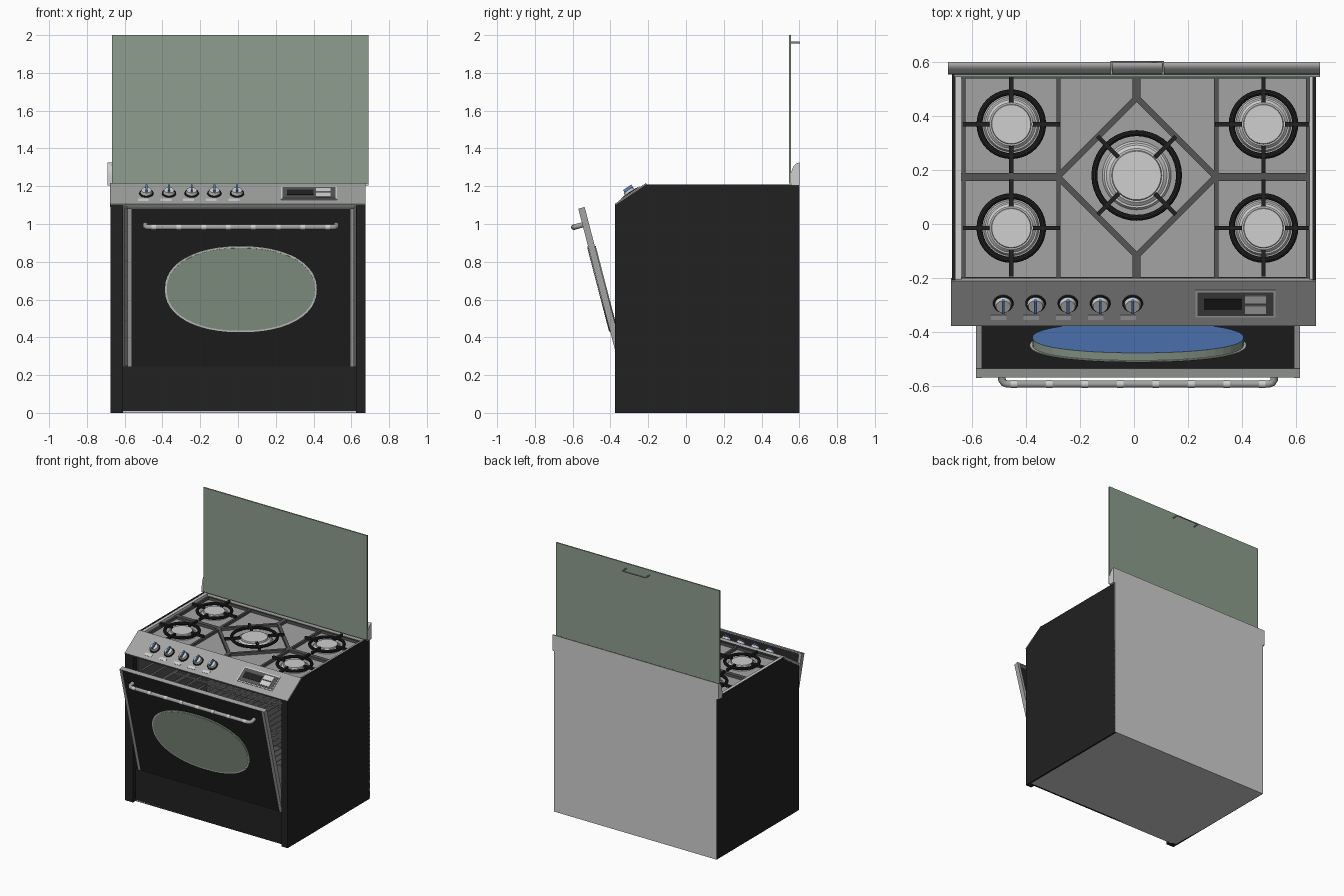
import bpy, bmesh, math
from mathutils import Matrix, Vector

if "Cube" in bpy.data.objects:
    bpy.data.objects.remove(bpy.data.objects["Cube"])


def mat(name, r, g, b):
    m = bpy.data.materials.new(name)
    m.diffuse_color = (r, g, b, 1)
    m.use_nodes = True
    m.node_tree.nodes["Principled BSDF"].inputs["Base Color"].default_value = m.diffuse_color
    return m


BLACK = mat("black enamel", 0.015, 0.015, 0.015)
GREY = mat("brushed grey", 0.36, 0.37, 0.36)
LIGHT = mat("light metal", 0.62, 0.62, 0.62)
DARK = mat("dark grey", 0.09, 0.09, 0.09)
GLASS = mat("green glass", 0.27, 0.34, 0.27)
BLUE = mat("blue", 0.10, 0.22, 0.58)
I = Matrix.Identity(4)


def finish(name, bm, mats, M=I, smooth=False):
    bmesh.ops.recalc_face_normals(bm, faces=bm.faces)
    me = bpy.data.meshes.new(name)
    bm.to_mesh(me)
    bm.free()
    me.transform(M)
    ob = bpy.data.objects.new(name, me)
    bpy.context.collection.objects.link(ob)
    for m in mats:
        me.materials.append(m)
    if smooth:
        bpy.context.view_layer.objects.active = ob
        bpy.ops.object.select_all(action='DESELECT')
        ob.select_set(True)
        bpy.ops.object.shade_smooth_by_angle(angle=math.radians(35))
    return ob


def boxes(name, spans, m, M=I):
    """spans: list of (x0, x1, y0, y1, z0, z1)"""
    bm = bmesh.new()
    for x0, x1, y0, y1, z0, z1 in spans:
        T = Matrix.Translation(((x0 + x1) / 2, (y0 + y1) / 2, (z0 + z1) / 2))
        bmesh.ops.create_cube(bm, size=1, matrix=T @ Matrix.Diagonal((x1 - x0, y1 - y0, z1 - z0, 1)))
    return finish(name, bm, [m], M)


def prism(name, pts, axis, a, b, mats, M=I, smooth=False):
    """extrude a 2D outline along axis 'x' (pts = y,z) or 'y' (pts = x,z)"""
    bm = bmesh.new()
    at = (lambda p, t: (t, p[0], p[1])) if axis == 'x' else (lambda p, t: (p[0], t, p[1]))
    lo = [bm.verts.new(at(p, a)) for p in pts]
    hi = [bm.verts.new(at(p, b)) for p in pts]
    bm.faces.new(lo)
    bm.faces.new(hi)
    for i in range(len(pts)):
        j = (i + 1) % len(pts)
        bm.faces.new((lo[i], lo[j], hi[j], hi[i]))
    return finish(name, bm, mats, M, smooth)


def cones(name, parts, m, M=I, seg=40):
    """parts: list of (x, y, z0, z1, r0, r1)"""
    bm = bmesh.new()
    for x, y, z0, z1, r0, r1 in parts:
        bmesh.ops.create_cone(bm, cap_ends=True, segments=seg, radius1=r0, radius2=r1, depth=z1 - z0,
                              matrix=Matrix.Translation((x, y, (z0 + z1) / 2)))
    return finish(name, bm, [m], M, True)


def tube(name, pts, r, m, M=I):
    cu = bpy.data.curves.new(name, 'CURVE')
    cu.dimensions = '3D'
    cu.bevel_depth, cu.bevel_resolution, cu.use_fill_caps = r, 4, True
    s = cu.splines.new('POLY')
    s.points.add(len(pts) - 1)
    for p, c in zip(s.points, pts):
        p.co = (*c, 1)
    tmp = bpy.data.objects.new(name + "_path", cu)
    bpy.context.collection.objects.link(tmp)
    bpy.context.view_layer.update()
    bm = bmesh.new()
    bm.from_mesh(tmp.evaluated_get(bpy.context.evaluated_depsgraph_get()).to_mesh())
    bpy.data.objects.remove(tmp)
    for f in bm.faces:
        f.material_index = 0
    return finish(name, bm, [m], M, True)


# carcass: side sheets, back, base, front posts, lower front panel
side = [(-0.375, 0), (0.598, 0), (0.598, 1.21), (-0.21, 1.21), (-0.375, 1.1)]
prism("left_side", side, 'x', -0.675, -0.662, [BLACK])
prism("right_side", side, 'x', 0.662, 0.675, [BLACK])
boxes("back_panel", [(-0.675, 0.675, 0.59, 0.6, 0, 1.21)], LIGHT)
boxes("base_plate", [(-0.67, 0.67, -0.345, 0.595, 0, 0.01)], LIGHT)
boxes("front_posts", [(-0.67, -0.61, -0.375, -0.33, 0, 1.1), (0.625, 0.67, -0.375, -0.33, 0, 1.1)], BLACK)
boxes("lower_front_panel", [(-0.61, 0.625, -0.345, -0.33, 0, 0.245)], BLACK)

# oven cavity with racks
boxes("oven_cavity", [(-0.61, -0.6, -0.33, 0.5, 0.24, 1.09), (0.615, 0.625, -0.33, 0.5, 0.24, 1.09),
                      (-0.6, 0.615, 0.49, 0.5, 0.24, 1.09), (-0.6, 0.615, -0.33, 0.49, 0.24, 0.25),
                      (-0.6, 0.615, -0.33, 0.49, 1.08, 1.09)], DARK)
wires = []
for z in (0.55, 0.8):
    wires += [(-0.59, 0.605, y, y + 0.008, z, z + 0.008) for y in (-0.29, 0.08, 0.46)]
    wires += [(-0.59 + k * 0.0515, -0.584 + k * 0.0515, -0.29, 0.465, z, z + 0.006) for k in range(24)]
for k in range(8):
    z = 0.4 + k * 0.08
    wires += [(-0.6, -0.592, -0.29, 0.46, z, z + 0.008), (0.607, 0.615, -0.29, 0.46, z, z + 0.008)]
boxes("oven_racks", wires, GREY)

# hob top with side trims
Z = 1.17
boxes("hob_plate", [(-0.662, 0.662, -0.22, 0.59, Z - 0.015, Z)], GREY)
boxes("hob_side_trims", [(-0.664, -0.64, -0.21, 0.56, Z - 0.01, 1.208), (0.65, 0.664, -0.21, 0.56, Z - 0.01, 1.208)], LIGHT)

# flat support bars and the central diamond
cx, cy = 0.01, 0.175
bars = [(-0.64, 0.65, 0.54, 0.552, Z, 1.19), (-0.64, 0.65, -0.208, -0.196, Z, 1.19),
        (-0.64, -0.28, cy - 0.015, cy + 0.015, Z, 1.19), (0.3, 0.65, cy - 0.015, cy + 0.015, Z, 1.19),
        (cx - 0.015, cx + 0.015, 0.46, 0.55, Z, 1.19), (cx - 0.015, cx + 0.015, -0.205, -0.11, Z, 1.19)]
bars += [(x - w, x + w, -0.205, 0.55, Z, 1.19) for x, w in ((-0.63, 0.006), (-0.28, 0.008), (0.305, 0.008), (0.644, 0.006))]
boxes("hob_bars", bars, DARK)
for k in range(4):
    R = Matrix.Translation((cx, cy, 0)) @ Matrix.Rotation(math.radians(45 + 90 * k), 4, 'Z')
    boxes("diamond_bar", [(0.196, 0.218, -0.215, 0.215, Z, 1.19)], DARK, R)

# burners with ring grates
for x, y, s, turn in ((-0.455, 0.37, 1, 0), (-0.455, -0.015, 1, 0), (0.48, 0.37, 1, 0),
                      (0.48, -0.015, 1, 0), (cx, 0.18, 1.25, 45)):
    cones("burner", [(x, y, Z, 1.182, 0.102 * s, 0.096 * s), (x, y, 1.182, 1.192, 0.09 * s, 0.08 * s),
                     (x, y, 1.19, 1.2, 0.075 * s, 0.072 * s)], LIGHT)
    R = 0.118 if s == 1 else 0.157
    bpy.ops.mesh.primitive_torus_add(location=(x, y, 1.196), major_radius=R, minor_radius=0.011,
                                     major_segments=40, minor_segments=10)
    ring = bpy.context.object
    ring.name = "grate_ring"
    ring.data.materials.append(BLACK)
    bpy.ops.object.shade_smooth_by_angle()
    M = Matrix.Translation((x, y, 0)) @ Matrix.Rotation(math.radians(turn), 4, 'Z')
    a, b = (0.08, 0.18) if s == 1 else (0.095, 0.205)
    w = 0.008
    boxes("grate_arms", [(a, b, -w, w, 1.19, 1.208), (-b, -a, -w, w, 1.19, 1.208),
                         (-w, w, a, b, 1.19, 1.208), (-w, w, -b, -a, 1.19, 1.208)], BLACK, M)

# sloped control panel (local z is the panel normal)
P = Matrix.Translation((0, -0.2925, 1.158)) @ Matrix.Rotation(math.atan2(0.11, 0.165), 4, 'X')
boxes("control_panel", [(-0.678, 0.675, -0.1, 0.1, -0.015, 0.004)], GREY, P)
knob_x = [-0.485 + 0.12 * k for k in range(5)]
cones("knob_rings", [(x, 0, 0, 0.01, 0.039, 0.037) for x in knob_x], BLACK, P, 28)
cones("knobs", [(x, 0, 0.01, 0.026, 0.031, 0.027) for x in knob_x], LIGHT, P, 28)
boxes("knob_pointers", [(x - 0.005, x + 0.005, -0.022, 0.03, 0.02, 0.04) for x in knob_x], BLUE, P)
boxes("knob_plates", [(x - 0.045, x + 0.012, -0.072, -0.052, 0, 0.006) for x in knob_x], LIGHT, P)
boxes("display_frame", [(0.228, 0.525, -0.06, 0.06, 0, 0.008)], LIGHT, P)
boxes("display_plate", [(0.236, 0.517, -0.052, 0.052, 0.006, 0.01)], DARK, P)
boxes("display_screen", [(0.26, 0.4, -0.024, 0.024, 0.008, 0.013)], BLACK, P)
boxes("display_buttons", [(0.412, 0.49, 0.005, 0.04, 0.008, 0.013), (0.412, 0.49, -0.04, -0.005, 0.008, 0.013)], LIGHT, P)

# half-open door (local y goes inwards, local z up along the door)
D = Matrix.Translation((0.015, -0.353, 0.245)) @ Matrix.Rotation(math.atan(0.26), 4, 'X')
boxes("door_sheet", [(-0.58, 0.58, 0, 0.008, 0, 0.862)], BLACK, D)
boxes("door_frame", [(-0.6, -0.578, 0, 0.035, 0, 0.864), (0.578, 0.6, 0, 0.035, 0, 0.864),
                     (-0.58, 0.58, 0.001, 0.035, 0.855, 0.864)], GREY, D)


def oval(a, b, n=48, e=2 / 2.2):
    out = []
    for k in range(n):
        c, s = math.cos(2 * math.pi * k / n), math.sin(2 * math.pi * k / n)
        out.append((a * math.copysign(abs(c) ** e, c), 0.424 + b * math.copysign(abs(s) ** e, s)))
    return out


prism("window_rim", oval(0.402, 0.235), 'y', -0.004, 0.011, [LIGHT], D)
win = prism("door_window", oval(0.392, 0.226), 'y', -0.006, 0.04, [GLASS, BLUE], I)
for f in win.data.polygons:
    f.material_index = 1 if f.normal.y > 0.9 else 0
win.data.transform(D)

# door handle with pale bands
hz = 0.775
tube("door_handle", [(-0.505, 0, hz), (-0.505, -0.03, hz), (-0.498, -0.042, hz), (-0.485, -0.047, hz),
                     (0.485, -0.047, hz), (0.498, -0.042, hz), (0.505, -0.03, hz), (0.505, 0, hz)], 0.014, GREY, D)
H = D @ Matrix.Translation((0, -0.047, hz)) @ Matrix.Rotation(math.pi / 2, 4, 'Y')
cones("handle_bands", [(0, 0, x - 0.012, x + 0.012, 0.0148, 0.0148)
                       for x in [-0.46 + 0.1314 * k for k in range(8)]], LIGHT, H, 20)

# rounded hinge cover, glass lid and its pull
arc = [(0.6 - 0.045 * math.sin(t), 1.25 + 0.075 * math.cos(t)) for t in [math.pi / 16 * k for k in range(9)]]
prism("hinge_cover", [(0.6, 1.205)] + arc + [(0.555, 1.205)], 'x', -0.69, 0.69, [LIGHT], smooth=True)
boxes("glass_lid", [(-0.668, 0.69, 0.545, 0.555, 1.215, 2.0)], GLASS)
tube("lid_pull", [(-0.083, 0.552, 1.96), (-0.083, 0.6, 1.96), (0.108, 0.6, 1.96), (0.108, 0.552, 1.96)], 0.005, GREY)
